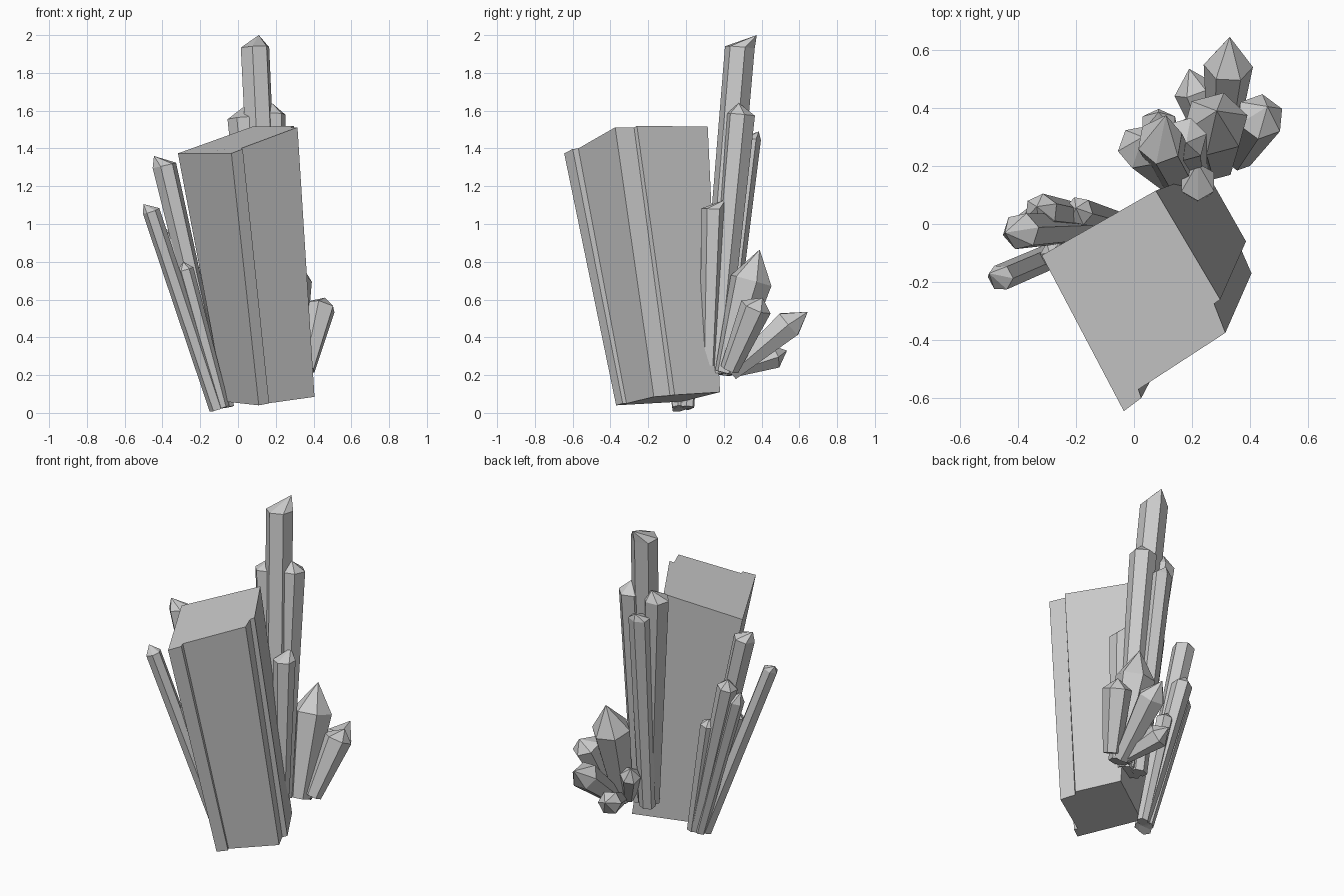
import bpy
from math import cos, sin, pi, radians
from mathutils import Vector


def mesh_object(name, verts, faces):
    me = bpy.data.meshes.new(name)
    me.from_pydata([tuple(v) for v in verts], [], faces)
    me.update()
    ob = bpy.data.objects.new(name, me)
    bpy.context.collection.objects.link(ob)
    return ob


def prism_faces(n):
    return [(i, (i + 1) % n, n + (i + 1) % n, n + i) for i in range(n)]


def crystal(name, base, shoulder, tip, r0, r1, sides=6, spin=0, squash=1.0):
    """Tapered prism from base to shoulder centre, closed by a pointed tip."""
    base, shoulder, tip = Vector(base), Vector(shoulder), Vector(tip)
    axis = (shoulder - base).normalized()
    u = Vector((1, 0, 0))
    u = (u - axis * u.dot(axis)).normalized()
    v = axis.cross(u)
    verts = []
    for centre, r in ((base, r0), (shoulder, r1)):
        for i in range(sides):
            a = 2 * pi * i / sides + radians(spin)
            verts.append(centre + u * r * cos(a) + v * r * squash * sin(a))
    verts.append(tip)
    n = sides
    faces = prism_faces(n) + [tuple(reversed(range(n)))]
    faces += [(n + i, n + (i + 1) % n, 2 * n) for i in range(n)]
    return mesh_object(name, verts, faces)


# Large stepped block, listed counter-clockwise from the front corner
bottom = [(0.11, -0.37, 0.04), (0.165, -0.335, 0.05), (0.155, -0.315, 0.05),
          (0.405, -0.17, 0.085), (0.368, -0.085, 0.092), (0.386, -0.06, 0.095),
          (0.25, 0.18, 0.11), (-0.07, -0.02, 0.06)]
top = [(-0.035, -0.645, 1.374), (0.025, -0.60, 1.397), (0.015, -0.57, 1.40),
       (0.315, -0.375, 1.512), (0.276, -0.275, 1.51), (0.297, -0.26, 1.52),
       (0.075, 0.115, 1.515), (-0.318, -0.108, 1.374)]
mesh_object("main_block", bottom + top,
            prism_faces(8) + [tuple(reversed(range(8))), tuple(range(8, 16))])

# Tall rear group
crystal("tall_crystal", (0.17, 0.14, 0.22), (0.09, 0.285, 1.935), (0.11, 0.375, 2.0),
        0.075, 0.08, 6, 20)
crystal("tall_left_crystal", (0.14, 0.15, 0.21), (0.02, 0.265, 1.56), (0.03, 0.30, 1.62),
        0.055, 0.077, 6, 10)
crystal("tall_right_crystal", (0.20, 0.16, 0.21), (0.175, 0.29, 1.58), (0.18, 0.28, 1.64),
        0.055, 0.078, 6, 15)
crystal("tall_back_crystal", (0.13, 0.20, 0.2), (0.085, 0.345, 1.45), (0.085, 0.385, 1.49),
        0.05, 0.065, 6, 30, 0.8)
crystal("tall_front_crystal", (0.22, 0.12, 0.25), (0.22, 0.145, 1.08), (0.22, 0.21, 1.13),
        0.045, 0.065, 6, 30)

# Squat cluster at the rear right
crystal("squat_centre", (0.29, 0.21, 0.21), (0.28, 0.345, 0.70), (0.285, 0.39, 0.865),
        0.06, 0.115, 6, 15)
crystal("squat_back", (0.30, 0.24, 0.21), (0.325, 0.545, 0.47), (0.33, 0.645, 0.535),
        0.045, 0.085, 6, 0)
crystal("squat_right", (0.36, 0.23, 0.23), (0.435, 0.37, 0.56), (0.46, 0.405, 0.61),
        0.05, 0.085, 6, 25)
crystal("squat_low", (0.28, 0.25, 0.225), (0.205, 0.465, 0.30), (0.19, 0.535, 0.33),
        0.04, 0.07, 6, 10)
crystal("squat_left", (0.25, 0.21, 0.23), (0.17, 0.31, 0.42), (0.15, 0.335, 0.48),
        0.04, 0.06, 6, 20)

# Slender leaning group on the left: base, shoulder, tip, radii
slender = [
    ((-0.11, -0.035, 0.02), (-0.46, -0.185, 1.07), (-0.50, -0.17, 1.105), 0.042, 0.046),
    ((-0.09, -0.01, 0.03), (-0.39, -0.025, 1.31), (-0.445, -0.03, 1.36), 0.045, 0.065),
    ((-0.07, 0.005, 0.03), (-0.32, 0.045, 1.01), (-0.335, 0.06, 1.065), 0.035, 0.06),
    ((-0.10, 0.0, 0.025), (-0.355, 0.01, 0.92), (-0.39, 0.01, 0.98), 0.035, 0.05),
    ((-0.055, 0.01, 0.03), (-0.19, 0.045, 0.74), (-0.20, 0.055, 0.78), 0.035, 0.05),
    ((-0.08, -0.04, 0.03), (-0.28, -0.105, 0.76), (-0.29, -0.10, 0.80), 0.035, 0.045),
]
for i, (b, s, t, r0, r1) in enumerate(slender):
    crystal(f"slender_crystal_{i + 1}", b, s, t, r0, r1, 6, 12 * i)
